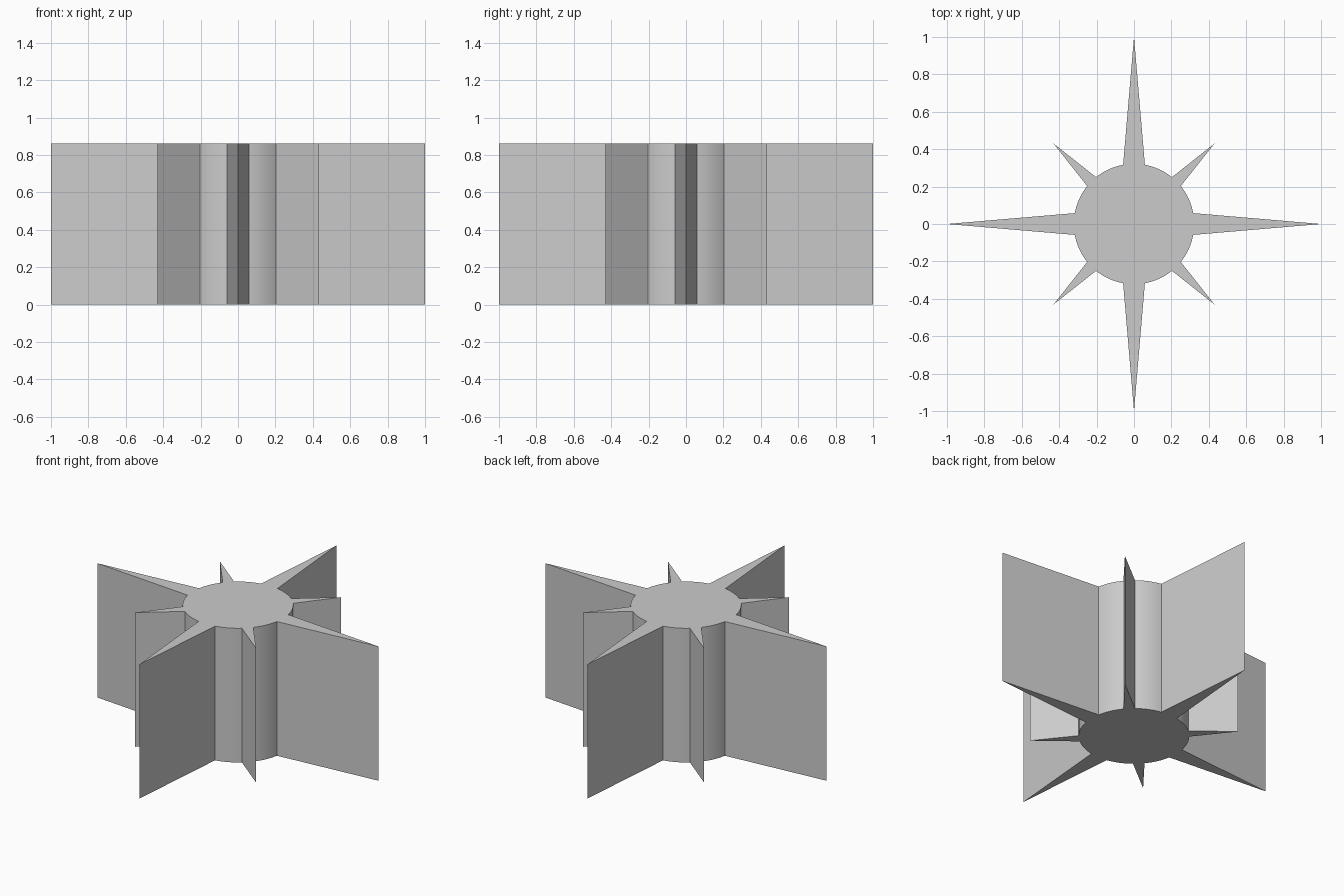
import bpy
import bmesh
from math import cos, sin, radians

cube = bpy.data.objects.get("Cube")
if cube:
    bpy.data.objects.remove(cube, do_unlink=True)

HEIGHT = 0.862
CORE = 0.322                  # radius of the round core
LONG = (1.0, 10.4)            # tip radius, half angle at the base
SHORT = (0.609, 6.0)
ARC_STEPS = 8


def polar(radius, degrees):
    a = radians(degrees)
    return (radius * cos(a), radius * sin(a), 0)


# Grey material
grey = bpy.data.materials.new("plain_grey")
grey.use_nodes = True
colour = (0.6, 0.6, 0.6, 1)
grey.diffuse_color = colour
grey.node_tree.nodes["Principled BSDF"].inputs["Base Color"].default_value = colour

# Star outline: alternating long and short spikes joined by arcs of the core
outline = []
for i in range(8):
    (tip, half), (_, next_half) = (LONG, SHORT) if i % 2 == 0 else (SHORT, LONG)
    angle = 45 * i
    outline.append(polar(tip, angle))
    start, end = angle + half, angle + 45 - next_half
    for s in range(ARC_STEPS + 1):
        outline.append(polar(CORE, start + (end - start) * s / ARC_STEPS))

# Extrude the outline into a prism
bm = bmesh.new()
base = bm.faces.new([bm.verts.new(p) for p in outline])
top = bmesh.ops.extrude_face_region(bm, geom=[base], use_keep_orig=True)["geom"]
bmesh.ops.translate(bm, vec=(0, 0, HEIGHT),
                    verts=[g for g in top if isinstance(g, bmesh.types.BMVert)])
bmesh.ops.recalc_face_normals(bm, faces=bm.faces)
mesh = bpy.data.meshes.new("star_prism")
bm.to_mesh(mesh)
bm.free()
mesh.materials.append(grey)

star = bpy.data.objects.new("star_prism", mesh)
bpy.context.collection.objects.link(star)

# Smooth arcs, crisp spikes and rims
bpy.ops.object.select_all(action='DESELECT')
star.select_set(True)
bpy.context.view_layer.objects.active = star
bpy.ops.object.shade_smooth_by_angle(angle=radians(25))
